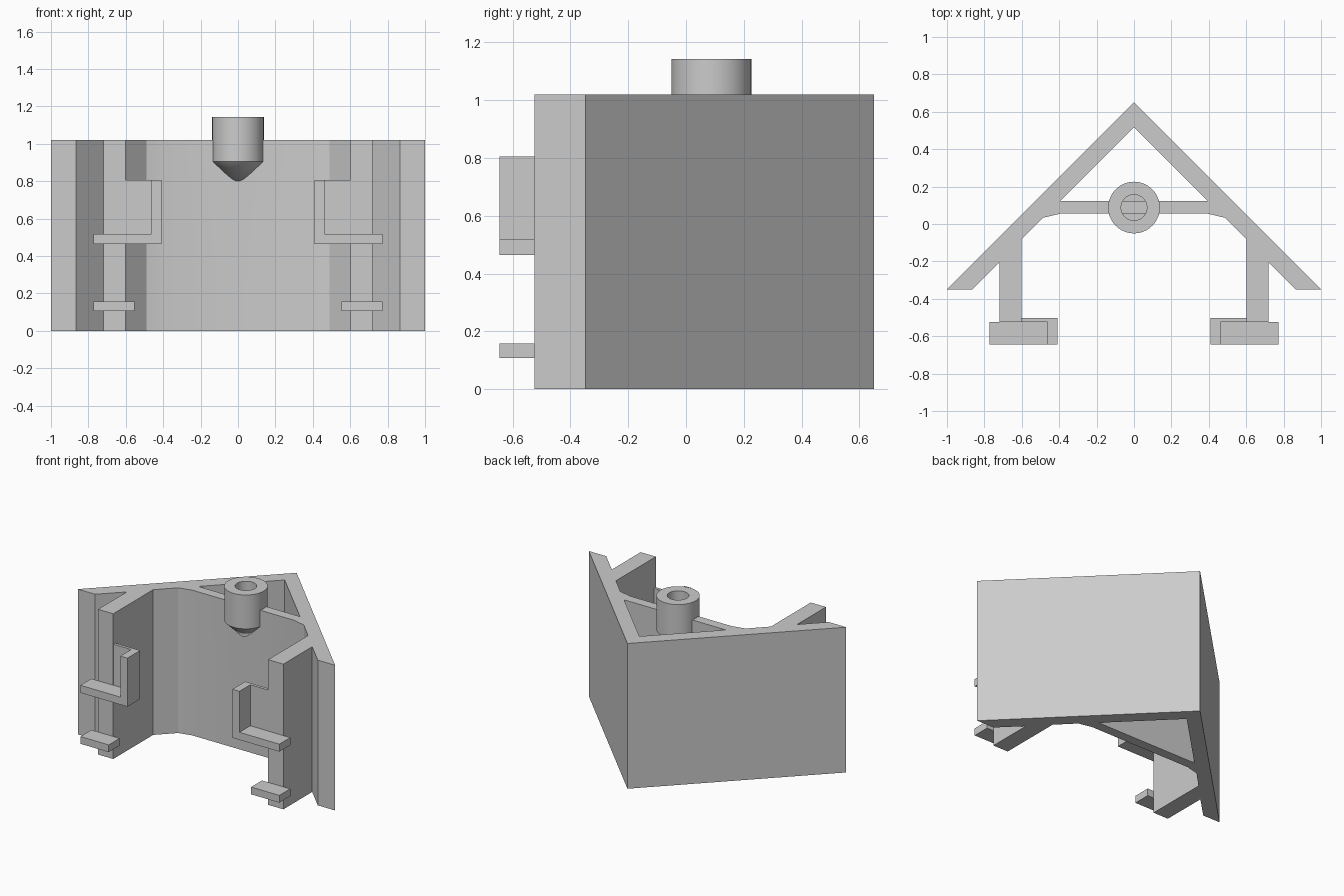
import bpy, bmesh, math
from mathutils import Vector, Matrix

cube = bpy.data.objects.get("Cube")
if cube:
    bpy.data.objects.remove(cube, do_unlink=True)

HEIGHT = 1.02
PIN_Y = 0.088

grey = bpy.data.materials.new("light_grey")
grey.use_nodes = True
grey.diffuse_color = (0.6, 0.6, 0.6, 1)
grey.node_tree.nodes["Principled BSDF"].inputs["Base Color"].default_value = (0.6, 0.6, 0.6, 1)


def make_object(name, bm):
    bmesh.ops.recalc_face_normals(bm, faces=bm.faces[:])
    mesh = bpy.data.meshes.new(name)
    bm.to_mesh(mesh)
    bm.free()
    mesh.materials.append(grey)
    obj = bpy.data.objects.new(name, mesh)
    bpy.context.collection.objects.link(obj)
    return obj


def finish(obj):
    """Apply the modifiers, then smooth the shallow angles only."""
    bpy.ops.object.select_all(action='DESELECT')
    obj.select_set(True)
    bpy.context.view_layer.objects.active = obj
    bpy.ops.object.convert(target='MESH')
    bpy.ops.object.shade_smooth_by_angle(angle=math.radians(30))


def mirror_x(obj):
    mod = obj.modifiers.new("mirror", 'MIRROR')
    mod.use_axis[0] = True
    mod.merge_threshold = 0.0005


def box_pair(name, x, y, z):
    """A box on the left side and its mirror image on the right."""
    bm = bmesh.new()
    bmesh.ops.create_cube(bm, size=1)
    for v in bm.verts:
        v.co = Vector([lo + (c + 0.5) * (hi - lo) for c, (lo, hi) in zip(v.co, (x, y, z))])
    obj = make_object(name, bm)
    mirror_x(obj)
    finish(obj)


def lathe(name, profile):
    bm = bmesh.new()
    verts = [bm.verts.new((r, PIN_Y, z)) for r, z in profile]
    edges = [bm.edges.new(pair) for pair in zip(verts, verts[1:])]
    bmesh.ops.spin(bm, geom=verts + edges, cent=(0, PIN_Y, 0), axis=(0, 0, 1),
                   angle=2 * math.pi, steps=64)
    bmesh.ops.remove_doubles(bm, verts=bm.verts[:], dist=0.0005)
    return make_object(name, bm)


# Corner body: half profile with V walls, cross web, leg and triangular opening
half = [(0, 0.65), (1, -0.35), (0.865, -0.35), (0.72, -0.205), (0.72, -0.525),
        (0.602, -0.525), (0.602, -0.083), (0.488, 0.033), (0.395, 0.055),
        (0, 0.055), (0, 0.123), (0.395, 0.123), (0, 0.518)]
bm = bmesh.new()
base = bm.faces.new([bm.verts.new((x, y, 0)) for x, y in half])
top = bmesh.ops.extrude_face_region(bm, geom=[base], use_keep_orig=True)["geom"]
bmesh.ops.translate(bm, vec=(0, 0, HEIGHT), verts=[g for g in top if isinstance(g, bmesh.types.BMVert)])
bmesh.ops.recalc_face_normals(bm, faces=bm.faces[:])
seam = [f for f in bm.faces if all(abs(v.co.x) < 0.0001 for v in f.verts)]
bmesh.ops.delete(bm, geom=seam, context='FACES')
body = make_object("corner_body", bm)
mirror_x(body)

# Clear the web out of the pin's bore
bm = bmesh.new()
bmesh.ops.create_cone(bm, cap_ends=True, segments=32, radius1=0.1, radius2=0.1, depth=0.3,
                      matrix=Matrix.Translation((0, PIN_Y, 1.07)))
cutter = make_object("bore_cutter", bm)
cutter.hide_render = True
cut = body.modifiers.new("bore", 'BOOLEAN')
cut.operation = 'DIFFERENCE'
cut.solver = 'EXACT'
cut.object = cutter
finish(body)
bpy.data.objects.remove(cutter, do_unlink=True)

# Hollow pin with a conical lower end
pin = lathe("hollow_pin", [(0, 0.767), (0.138, 0.905), (0.138, 1.143), (0.069, 1.143),
                           (0.069, 0.91), (0, 0.91)])
finish(pin)

# Clips on the front of the legs
FRONT = (-0.645, -0.524)
box_pair("upper_clip_bar", (0.408, 0.773), FRONT, (0.465, 0.518))
box_pair("upper_clip_upright", (0.408, 0.463), FRONT, (0.518, 0.806))
box_pair("upper_clip_back_plate", (0.408, 0.604), (-0.524, -0.503), (0.465, 0.806))
box_pair("lower_clip_bar", (0.553, 0.773), FRONT, (0.107, 0.158))
